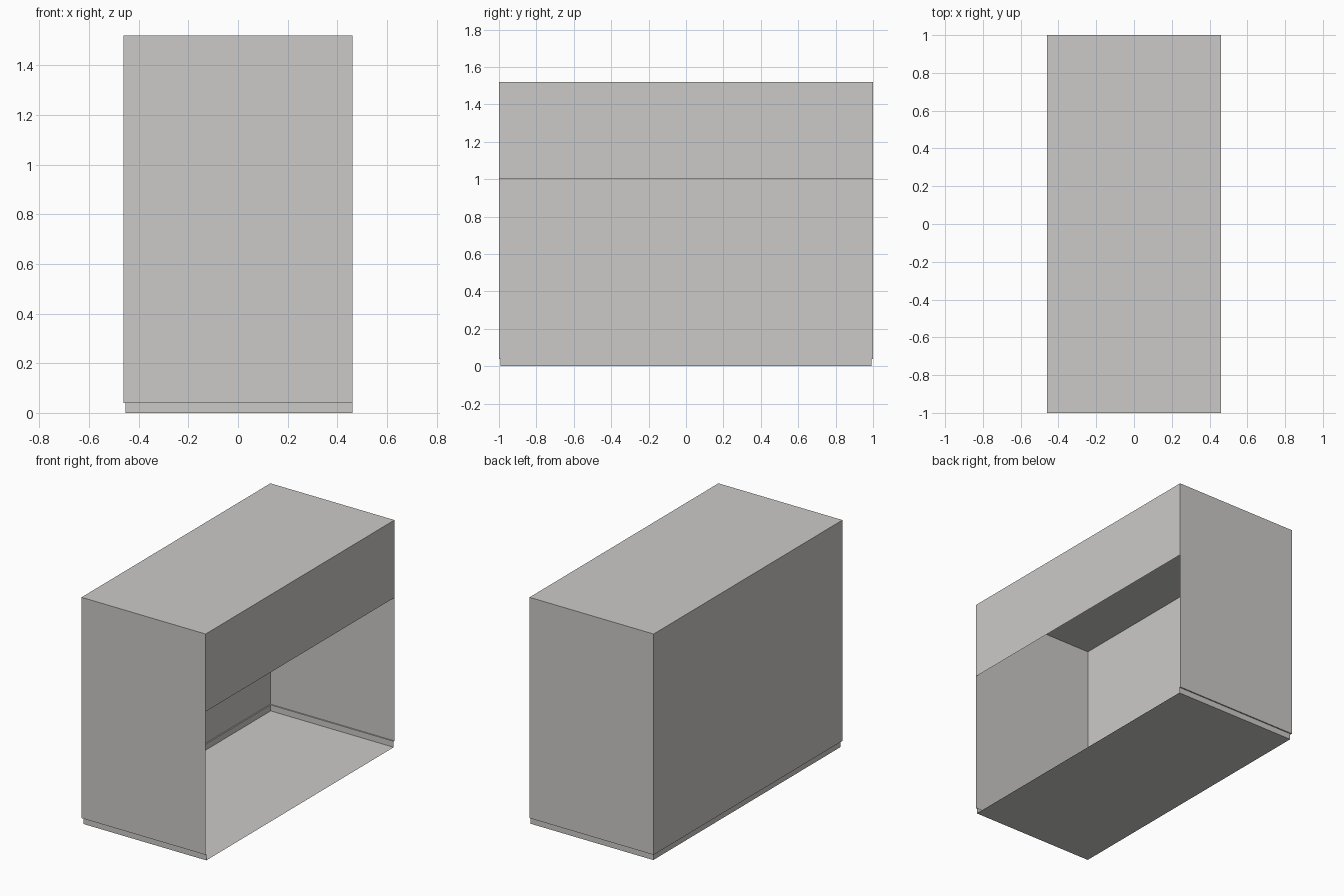
import bpy
import bmesh

if "Cube" in bpy.data.objects:
    bpy.data.objects.remove(bpy.data.objects["Cube"], do_unlink=True)

X, Y, H = 0.46, 1.0, 1.52    # half width, half depth, height
PLINTH, STEP = 0.04, 0.008   # plinth height and its inset
OPENING = 1.0                # underside of the header panel

paint = bpy.data.materials.new("warm_grey")
paint.use_nodes = True
colour = (0.6, 0.59, 0.58, 1)
paint.diffuse_color = colour
paint.node_tree.nodes["Principled BSDF"].inputs["Base Color"].default_value = colour


def add_object(name, bm):
    mesh = bpy.data.meshes.new(name)
    bm.to_mesh(mesh)
    bm.free()
    mesh.materials.append(paint)
    obj = bpy.data.objects.new(name, mesh)
    bpy.context.collection.objects.link(obj)
    return obj


def open_box(name, low, high, open_sides):
    """Thin-walled box without the faces that point along open_sides."""
    bm = bmesh.new()
    bmesh.ops.create_cube(bm, size=1)
    bm.normal_update()
    gone = [f for f in bm.faces
            if any(f.normal.dot(side) > 0.9 for side in open_sides)]
    bmesh.ops.delete(bm, geom=gone, context='FACES')
    for v in bm.verts:
        v.co = [a + (c + 0.5) * (b - a) for a, b, c in zip(low, high, v.co)]
    return add_object(name, bm)


def sheet(name, *outlines):
    """Flat panels given by their corner points."""
    bm = bmesh.new()
    for points in outlines:
        bm.faces.new([bm.verts.new(p) for p in points])
    return add_object(name, bm)


right, up, down = (1, 0, 0), (0, 0, 1), (0, 0, -1)

# Main housing, open below and on its right side
open_box("housing", (-X, -Y, PLINTH), (X, Y, H), [right, down])

# Header closing the upper part of the open side
sheet("header_panel", [(X, -Y, OPENING), (X, Y, OPENING), (X, Y, H), (X, -Y, H)])

# Slightly inset plinth with the floor
xi, yi = -X + STEP, Y - STEP
open_box("plinth", (xi, -yi, 0), (X, yi, PLINTH), [right, up])

# Ledge joining the housing to the plinth on three sides
outer = [(X, -Y), (-X, -Y), (-X, Y), (X, Y)]
inner = [(X, -yi), (xi, -yi), (xi, yi), (X, yi)]
strips = [[(*p, PLINTH) for p in (outer[i], outer[i + 1], inner[i + 1], inner[i])]
          for i in range(3)]
sheet("ledge", *strips)
